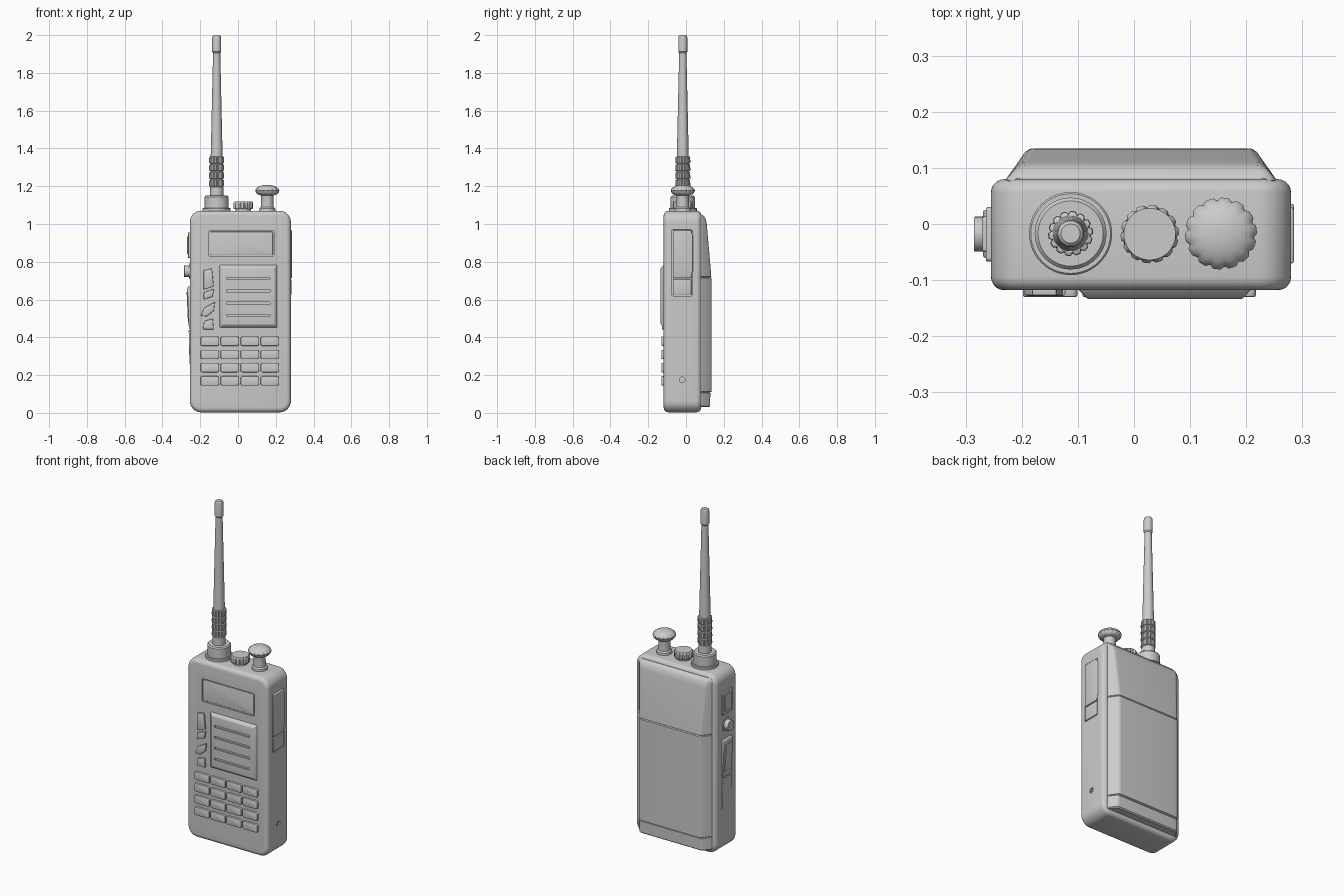
import bpy, bmesh, math
from mathutils import Vector

if "Cube" in bpy.data.objects:
    bpy.data.objects.remove(bpy.data.objects["Cube"])


def finish(name, bm, bevel=0, segs=3, cutters=()):
    bmesh.ops.recalc_face_normals(bm, faces=bm.faces)
    me = bpy.data.meshes.new(name)
    bm.to_mesh(me)
    bm.free()
    ob = bpy.data.objects.new(name, me)
    bpy.context.collection.objects.link(ob)
    bpy.ops.object.select_all(action='DESELECT')
    ob.select_set(True)
    bpy.context.view_layer.objects.active = ob
    if bevel:
        m = ob.modifiers.new("bevel", 'BEVEL')
        m.width, m.segments, m.limit_method = bevel, segs, 'ANGLE'
        m.angle_limit = math.radians(35)
        bpy.ops.object.modifier_apply(modifier=m.name)
    for c in cutters:
        m = ob.modifiers.new("cut", 'BOOLEAN')
        m.operation, m.object, m.solver = 'DIFFERENCE', c, 'EXACT'
        bpy.ops.object.modifier_apply(modifier=m.name)
        bpy.data.objects.remove(c)
    bpy.ops.object.shade_smooth_by_angle(angle=math.radians(32))
    return ob


def loft(name, rings, **kw):
    bm = bmesh.new()
    vs = [[bm.verts.new(p) for p in r] for r in rings]
    n = len(vs[0])
    for a, b in zip(vs, vs[1:]):
        for i in range(n):
            j = (i + 1) % n
            bm.faces.new((a[i], a[j], b[j], b[i]))
    bm.faces.new(vs[0])
    bm.faces.new(vs[-1])
    return finish(name, bm, **kw)


def prism(name, pts, d0, d1, axis='y', inset=0, **kw):
    """Extrude a 2D outline along y (x,z points) or x (y,z points)."""
    cu = sum(p[0] for p in pts) / len(pts)
    cv = sum(p[1] for p in pts) / len(pts)
    sh = lambda a, c: a - math.copysign(inset, a - c) if inset else a
    top = [(sh(u, cu), sh(v, cv)) for u, v in pts]
    f = (lambda u, v, d: (u, d, v)) if axis == 'y' else (lambda u, v, d: (d, u, v))
    return loft(name, [[f(u, v, d0) for u, v in pts], [f(u, v, d1) for u, v in top]], **kw)


def rrect(u0, u1, v0, v1, r=0, n=6):
    if not r:
        return [(u0, v0), (u1, v0), (u1, v1), (u0, v1)]
    out = []
    for k, (u, v) in enumerate(((u1 - r, v1 - r), (u0 + r, v1 - r), (u0 + r, v0 + r), (u1 - r, v0 + r))):
        for i in range(n + 1):
            a = math.pi / 2 * (k + i / n)
            out.append((u + r * math.cos(a), v + r * math.sin(a)))
    return out


def lathe(name, prof, c, teeth=12, depth=0.0, **kw):
    """Stack of circles; profile rows are (radius, height, notched)."""
    n = teeth * 4
    rings = []
    for r, z, notched in prof:
        ring = []
        for i in range(n):
            a = 2 * math.pi * i / n
            q = r - depth * notched * (i % 4 == 3)
            ring.append((c[0] + q * math.cos(a), c[1] + q * math.sin(a), z))
        rings.append(ring)
    return loft(name, rings, **kw)


# Main case with display, side recess and screw hole
cuts = [prism("display_cutter", rrect(-.155, .19, .83, .965, .006), -.2, -.110),
        prism("side_cutter", rrect(-.074, .032, .62, .97, .005), .272, .4, axis='x'),
        prism("screw_cutter", rrect(-.035, -.005, .16, .19, .0149, 8), .272, .4, axis='x')]
prism("case", rrect(-.255, .28, .003, 1.07, .06, 10), -.118, .08, bevel=.024, segs=5, cutters=cuts)
prism("display_window", rrect(-.149, .184, .836, .959, .004), -.105, -.114, bevel=.002)

# Battery pack: chamfered cross-section lofted upward, with seams
cx = .0125
rings = []
for z, yb, w in ((.03, .120, .236), (.036, .127, .242), (.104, .129, .242), (.108, .124, .238),
                 (.112, .135, .242), (.714, .135, .242), (.718, .129, .238), (.722, .134, .242),
                 (1.0, .110, .242), (1.03, .104, .242), (1.042, .094, .240), (1.05, .082, .234)):
    k = .6 * (yb - .075)
    half = ((w, .07), (w, .078), (w - k, yb - .006), (w - k - .008, yb - .001), (w - k - .018, yb))
    rings.append([(cx + x, y, z) for x, y in half] + [(cx - x, y, z) for x, y in reversed(half)])
loft("battery_pack", rings)

# Speaker plate with sound slots
slots = [prism("slot_cutter", rrect(-.06, .17, z, z + .012), -.2, -.126) for z in (.51, .575, .64, .705)]
prism("speaker_plate", rrect(-.105, .215, .445, .79), -.11, -.134, inset=.022, bevel=.004, segs=2, cutters=slots)

# Keypad
for r in range(4):
    for c in range(4):
        x, z = -.198 + c * .106, .355 - r * .07
        prism(f"key_{r}_{c}", rrect(x, x + .097, z, z + .049, .01, 4), -.11, -.130, bevel=.003, segs=2)

# Slanted function buttons
for i, p in enumerate((((-.182, .755), (-.138, .765), (-.128, .67), (-.182, .652)),
                       ((-.182, .637), (-.126, .658), (-.134, .615), (-.182, .6)),
                       ((-.18, .555), (-.122, .588), (-.128, .54), (-.165, .51), (-.197, .515)),
                       ((-.18, .485), (-.134, .5), (-.128, .442), (-.186, .442)))):
    prism(f"function_button_{i}", p, -.11, -.128, bevel=.004, segs=2)

# Right side: accessory cover and screw
prism("accessory_cover", [(-.07, .713), (.029, .713), (.029, .74), (.036, .745), (.036, .945),
                          (.029, .95), (.029, .967), (-.07, .967)], .265, .285, axis='x', bevel=.004)
prism("socket_cover", rrect(-.07, .028, .624, .708), .265, .282, axis='x', bevel=.003)
prism("side_screw", rrect(-.027, -.013, .168, .182, .0069, 5), .265, .278, axis='x')

# Left side: switch, round button and talk bar
prism("switch_frame", rrect(-.067, .03, .82, .955, .008), -.24, -.264, axis='x', bevel=.003)
prism("switch_button", rrect(-.05, .013, .84, .935, .006), -.25, -.27, axis='x', bevel=.003)
prism("round_button_collar", rrect(-.058, .022, .71, .79, .0399, 8), -.24, -.259, axis='x', bevel=.002)
prism("round_button", rrect(-.049, .013, .719, .781, .0309, 8), -.24, -.285, axis='x', bevel=.005)
prism("talk_bar", [(-.24, .67), (-.264, .67), (-.269, .655), (-.26, .445), (-.24, .445)], -.06, .025, bevel=.004)
prism("talk_bar_grip", [(-.25, .64), (-.272, .64), (-.265, .48), (-.25, .48)], -.045, .01, bevel=.003)
prism("talk_bar_tail", [(-.24, .438), (-.261, .438), (-.257, .26), (-.24, .25)], -.06, .025, bevel=.003)

# Antenna: collar, ribbed boot, whip and cap
A = (-.113, -.017)
lathe("antenna_collar", [(.074, 1.06, 0), (.074, 1.082, 0), (.071, 1.085, 0), (.064, 1.085, 0),
                         (.064, 1.143, 0), (.058, 1.15, 0), (.042, 1.15, 0)], A)
boot = [(.036, 1.14, 0), (.036, 1.195, 0)]
for i in range(4):
    z = 1.198 + i * .041
    boot += [(.033, z, 0), (.040, z + .003, 1), (.039, z + .034, 1), (.033, z + .037, 0)]
lathe("antenna_boot", boot, A, teeth=14, depth=.005)
lathe("antenna_whip", [(.032, 1.34, 0), (.031, 1.38, 0), (.019, 1.91, 0)], A)
lathe("antenna_cap", [(.019, 1.905, 0), (.024, 1.912, 0), (.024, 1.985, 0), (.022, 1.995, 0), (.017, 2.0, 0)], A)

# Small tuning knob
K = (.028, -.018)
lathe("small_knob_stem", [(.042, 1.06, 0), (.042, 1.085, 0)], K)
lathe("small_knob", [(.048, 1.08, 0), (.052, 1.083, 1), (.052, 1.112, 1), (.046, 1.12, 0)], K, teeth=14, depth=.005)

# Mushroom knob
M = (.155, -.017)
lathe("large_knob_stem", [(.044, 1.06, 0), (.042, 1.083, 0), (.034, 1.09, 0), (.032, 1.14, 0), (.036, 1.165, 0)], M)
lathe("large_knob_cap", [(.036, 1.152, 0), (.052, 1.158, 0), (.060, 1.166, 1), (.064, 1.177, 1), (.060, 1.187, 1),
                         (.050, 1.195, 0), (.036, 1.202, 0), (.018, 1.206, 0), (.006, 1.207, 0)], M, teeth=14, depth=.005)
